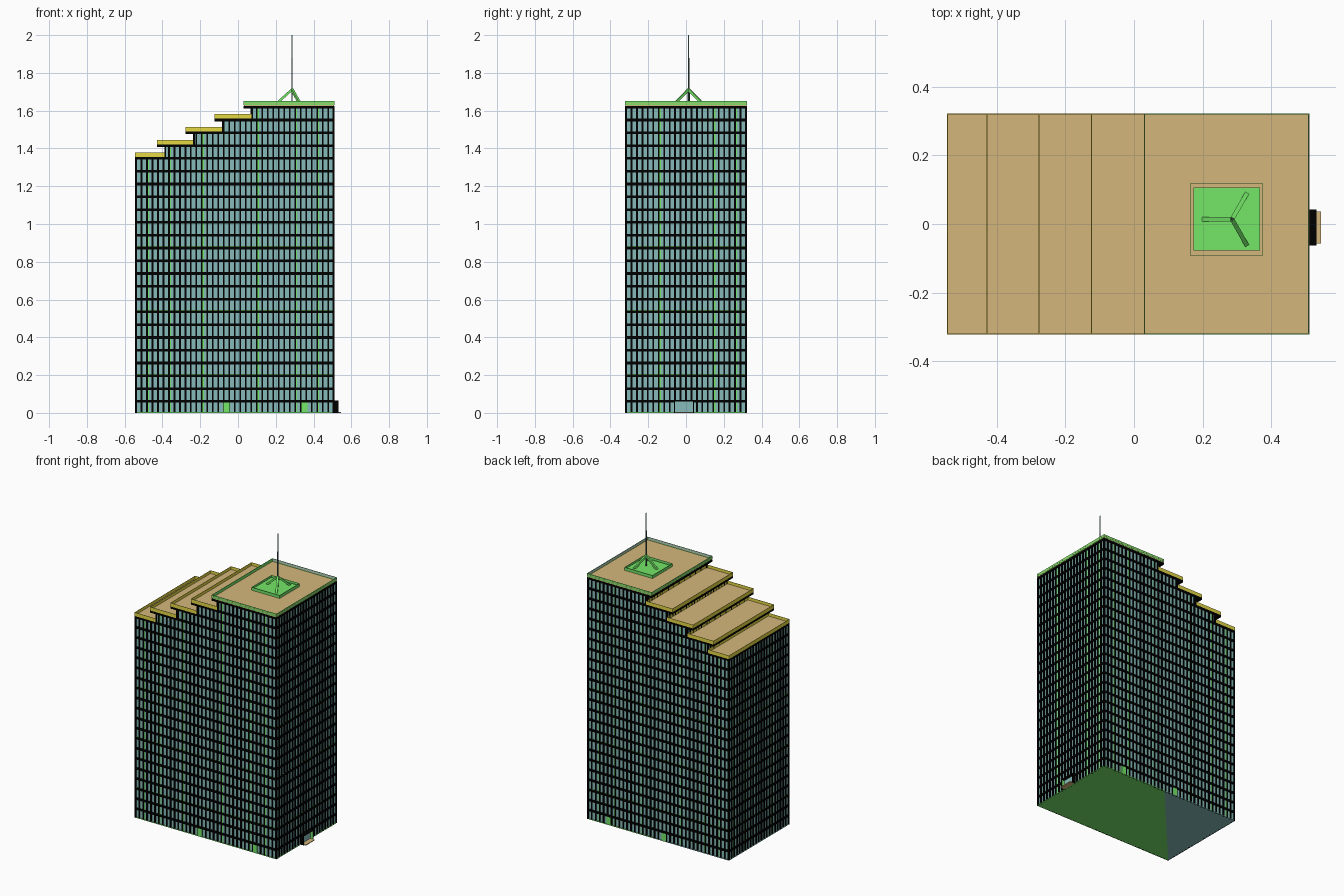
import bpy, bmesh
from math import pi
from mathutils import Vector, Matrix

if "Cube" in bpy.data.objects:
    bpy.data.objects.remove(bpy.data.objects["Cube"], do_unlink=True)


def material(name, rgb):
    m = bpy.data.materials.new(name)
    m.use_nodes = True
    m.diffuse_color = (*rgb, 1)
    m.node_tree.nodes["Principled BSDF"].inputs["Base Color"].default_value = (*rgb, 1)
    return m


glass = material("teal glass", (0.24, 0.50, 0.49))
black = material("black frame", (0, 0, 0))
green = material("bright green", (0.18, 0.82, 0.14))
tan = material("tan roofing", (0.66, 0.47, 0.20))
yellow = material("mustard parapet", (0.78, 0.69, 0.06))
steel = material("dark steel", (0.06, 0.12, 0.11))
pale = material("pale rail", (0.50, 0.62, 0.55))


def finish(name, bm, mat):
    me = bpy.data.meshes.new(name)
    bmesh.ops.recalc_face_normals(bm, faces=bm.faces)
    bm.to_mesh(me)
    bm.free()
    me.materials.append(mat)
    ob = bpy.data.objects.new(name, me)
    bpy.context.collection.objects.link(ob)
    return ob


def boxes(name, items, mat):
    """One object made of boxes given as (x0, x1, y0, y1, z0, z1)."""
    bm = bmesh.new()
    for b in items:
        for v in bmesh.ops.create_cube(bm, size=1)["verts"]:
            v.co = [b[2 * i] if v.co[i] < 0 else b[2 * i + 1] for i in range(3)]
    return finish(name, bm, mat)


def prism(name, points, depth, mat):
    """A flat outline pushed along a vector."""
    bm = bmesh.new()
    face = bm.faces.new([bm.verts.new(p) for p in points])
    geom = bmesh.ops.extrude_face_region(bm, geom=[face])["geom"]
    bmesh.ops.translate(bm, vec=depth,
                        verts=[g for g in geom if isinstance(g, bmesh.types.BMVert)])
    return finish(name, bm, mat)


def ring(x0, x1, y0, y1, z0, z1, t):
    """Four thin walls round a rectangle."""
    return [(x0, x1, y0, y0 + t, z0, z1), (x0, x1, y1 - t, y1, z0, z1),
            (x0, x0 + t, y0, y1, z0, z1), (x1 - t, x1, y0, y1, z0, z1)]


FLOOR = 1.625 / 24
WEST, EAST, HALF = -0.545, 0.511, 0.322
INSET = 0.006          # glass sits behind the frame
SLAB = 0.014
OVER = 0.04            # roof overhang at each step
STEPS = [(WEST, 20), (-0.39, 21), (-0.238, 22), (-0.085, 23), (0.07, 24)]


def floors_at(x):
    return max(n for x0, n in STEPS if x0 <= x)


# Stepped glass core, extruded from its outline
outline = [(EAST - INSET, 0.002), (EAST - INSET, 24 * FLOOR - 0.002)]
for x0, n in reversed(STEPS):
    outline.append((x0 + INSET, n * FLOOR - 0.002))
    outline.append((x0 + INSET, (n - 1) * FLOOR - 0.002 if n > 20 else 0.002))
prism("glass_core", [(x, -HALF + INSET, z) for x, z in outline],
      (0, 2 * (HALF - INSET), 0), glass)

# Floor bands, overhanging where a terrace sits on top
bands = []
for k in range(1, 25):
    x0 = next(x for x, n in STEPS if n >= k)
    if k > 20:
        x0 -= OVER
    bands.append((x0, EAST, -HALF, HALF, k * FLOOR - SLAB, k * FLOOR))
boxes("floor_bands", bands, black)

# Vertical mullions on all faces and on the step risers
W = 0.0047
COUNT_X, COUNT_Y = 36, 22
PITCH_X = (EAST - WEST - 2 * W) / COUNT_X
PITCH_Y = 2 * (HALF - W) / COUNT_Y
mullions = []
for i in range(COUNT_X + 1):
    x = WEST + W + i * PITCH_X
    top = floors_at(x) * FLOOR - 0.003
    for s in (-1, 1):
        ya, yb = sorted((s * (HALF - 0.001), s * (HALF - 0.01)))
        mullions.append((x - W, x + W, ya, yb, 0, top))
for j in range(COUNT_Y + 1):
    y = -HALF + W + j * PITCH_Y
    mullions.append((EAST - 0.01, EAST - 0.001, y - W, y + W, 0, 24 * FLOOR - 0.003))
    for x0, n in STEPS:
        base = (n - 1) * FLOOR if n > 20 else 0
        mullions.append((x0 + 0.001, x0 + 0.01, y - W, y + W, base, n * FLOOR - 0.003))
boxes("mullions", mullions, black)

# Slim green strips low against the glass, tucked beside some mullions
T = 0.006
D = INSET - 0.001
strips = []
for i in (2, 6, 12, 22, 29, 33):
    x = WEST + 2 * W + i * PITCH_X
    top = floors_at(x) * FLOOR - 0.003
    for s in (-1, 1):
        ya, yb = sorted((s * (HALF - D), s * (HALF - D - 0.004)))
        strips.append((x, x + T, ya, yb, 0, top))
for j in (6, 16, 20):
    y = -HALF + 2 * W + j * PITCH_Y
    strips.append((EAST - D - 0.004, EAST - D, y, y + T, 0, 24 * FLOOR - 0.003))
    strips.append((WEST + D, WEST + D + 0.004, y, y + T, 0, 20 * FLOOR - 0.003))
# Green sills above every fifth floor band
for k in (3, 8, 13):
    strips.append((WEST + D, EAST - D, -HALF + D, HALF - D, k * FLOOR - 0.002, k * FLOOR + 0.003))
boxes("green_strips", strips, green)

# Terrace roofs with mustard parapets
decks, parapets = [], []
for (x0, n), (x1, _) in zip(STEPS, STEPS[1:]):
    left = x0 - OVER if n > 20 else x0
    z = n * FLOOR
    decks.append((left + 0.002, x1 + 0.003, -HALF + 0.001, HALF - 0.001, z, z + 0.004))
    parapets += ring(left, x1 + 0.003, -HALF, HALF, z, z + 0.024, 0.002)
roof_z = 24 * FLOOR
roof_x = STEPS[-1][0] - OVER
decks.append((roof_x + 0.002, EAST - 0.002, -HALF + 0.001, HALF - 0.001, roof_z, roof_z + 0.005))
boxes("roof_decks", decks, tan)
boxes("terrace_parapets", parapets, yellow)

# Main roof parapet, with a tan stripe outside and a pale lining inside
boxes("main_parapet", ring(roof_x, EAST, -HALF, HALF, roof_z + 0.004, 1.65, 0.002), green)
boxes("parapet_stripe", ring(roof_x - 0.0005, EAST + 0.0005, -HALF - 0.0005, HALF + 0.0005,
                             1.638, 1.641, 0.001), tan)
boxes("parapet_lining", ring(roof_x + 0.002, EAST - 0.0015, -HALF + 0.0015, HALF - 0.0015,
                             roof_z + 0.01, 1.648, 0.001)[:2]
      + [(EAST - 0.003, EAST - 0.0015, -HALF + 0.002, HALF - 0.002, roof_z + 0.01, 1.648)], pale)

# Rooftop plinth inside a low green kerb
boxes("plinth_kerb", ring(0.165, 0.375, -0.093, 0.12, roof_z, 1.65, 0.0015), green)
boxes("plinth", [(0.173, 0.367, -0.078, 0.107, roof_z, 1.642)], green)


def rod(name, a, b, radius, sides, mat):
    a, b = Vector(a), Vector(b)
    bm = bmesh.new()
    bmesh.ops.create_cone(bm, cap_ends=True, segments=sides, radius1=radius, radius2=radius,
                          depth=(b - a).length, matrix=Matrix.Rotation(pi / sides, 4, "Z"))
    ob = finish(name, bm, mat)
    ob.location = (a + b) / 2
    ob.rotation_mode = "QUATERNION"
    ob.rotation_quaternion = (b - a).to_track_quat("Z", "Y")


# Antenna mast on a tripod
cx, cy = 0.286, 0.014
for name, x, y in (("west", 0.203, cy), ("north", 0.328, 0.087), ("south", 0.328, -0.06)):
    rod("tripod_leg_" + name, (x, y, 1.637), (cx, cy, 1.712), 0.009, 4, green)
rod("mast_lower", (cx, cy, 1.64), (cx, cy, 1.88), 0.004, 8, steel)
boxes("mast_upper", [(cx - 0.0015, cx + 0.0015, cy - 0.003, cy + 0.003, 1.87, 2.0)], glass)

# Green doors on the two long sides, flush with the frame
doors = []
for x in (-0.06, 0.352):
    for s in (-1, 1):
        ya, yb = sorted((s * (HALF - 0.0005), s * (HALF - 0.008)))
        doors.append((x - 0.016, x + 0.016, ya, yb, 0, FLOOR - SLAB))
boxes("side_doors", doors, green)

# Entrance porch on the end wall: open black frame, green jambs, glass door
OUT = 0.532
boxes("porch_frame", [(EAST - 0.01, OUT, -0.063, -0.059, 0, 0.066),
                      (EAST - 0.01, OUT, 0.038, 0.042, 0, 0.066),
                      (EAST - 0.01, OUT, -0.063, 0.042, 0.06, 0.066)], black)
boxes("porch_jambs", [(EAST, OUT - 0.001, -0.059, -0.057, 0, 0.06),
                      (EAST, OUT - 0.001, 0.036, 0.038, 0, 0.06)], green)
boxes("porch_door", [(EAST - 0.006, EAST + 0.002, -0.057, 0.036, 0, 0.06)], glass)
boxes("porch_step", [(EAST, 0.545, -0.057, 0.036, 0, 0.005)], tan)

# Underside: green slab with a teal corner
UP = (0, 0, 0.004)
prism("base_green", [(EAST, HALF, 0), (EAST, -HALF, 0), (WEST, -HALF, 0), (0.025, HALF, 0)], UP, green)
prism("base_teal", [(0.025, HALF, 0), (WEST, -HALF, 0), (WEST, HALF, 0)], UP, glass)
